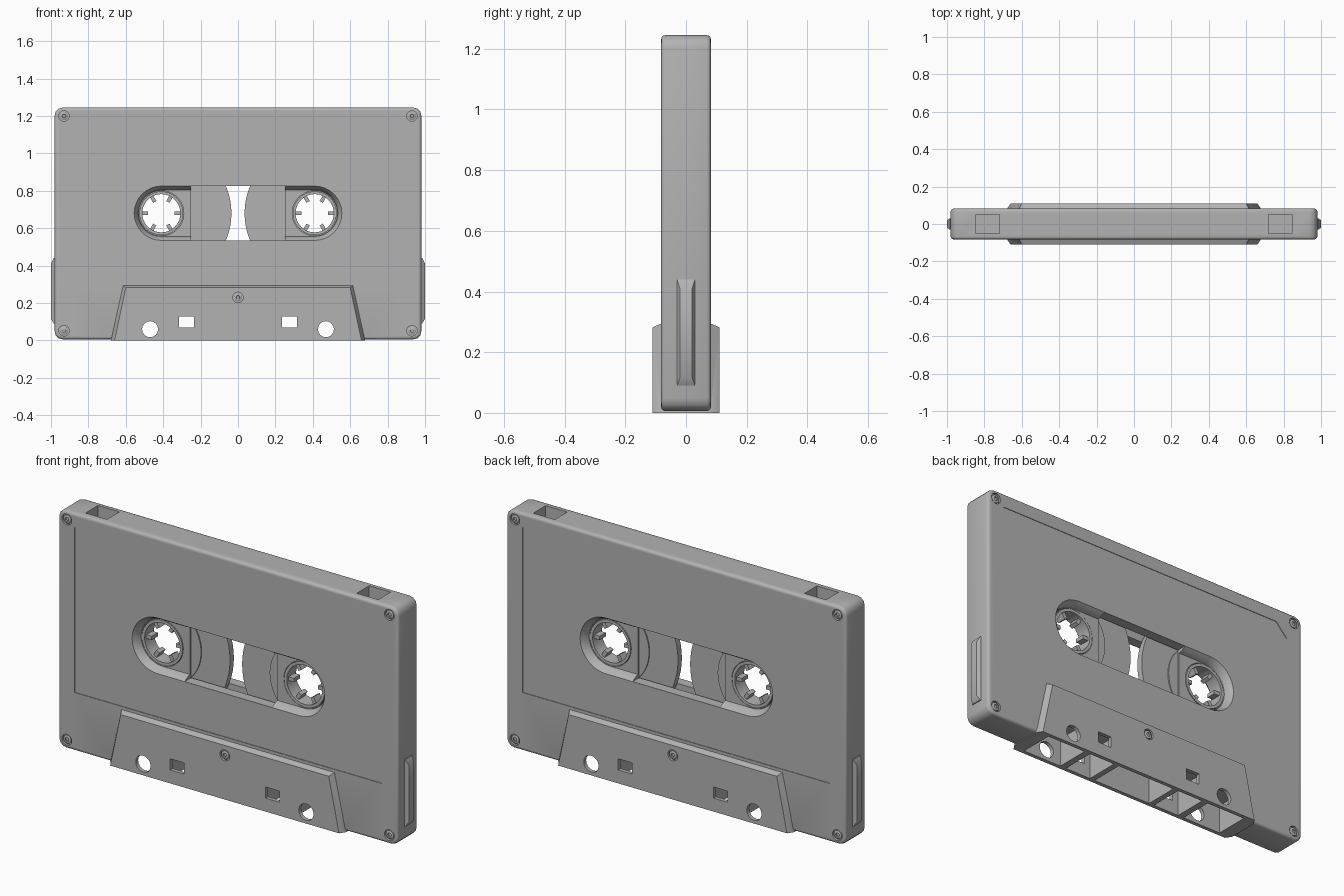
import bpy, bmesh, math
from math import cos, sin, pi

if "Cube" in bpy.data.objects:
    bpy.data.objects.remove(bpy.data.objects["Cube"])

GREY = (0.45, 0.45, 0.45, 1)
mat = bpy.data.materials.new("grey plastic")
mat.use_nodes = True
mat.diffuse_color = GREY
mat.node_tree.nodes["Principled BSDF"].inputs["Base Color"].default_value = GREY

HUB_X, HUB_Z = 0.41, 0.68


def loft(name, rings, closed=False):
    """Skin a list of equal point rings; cap the ends, or join them."""
    bm = bmesh.new()
    vs = [[bm.verts.new(p) for p in r] for r in rings]
    n = len(vs[0])
    pairs = list(zip(vs, vs[1:])) + ([(vs[-1], vs[0])] if closed else [])
    for a, b in pairs:
        for i in range(n):
            j = (i + 1) % n
            bm.faces.new((a[i], a[j], b[j], b[i]))
    if not closed:
        bm.faces.new(vs[0])
        bm.faces.new(vs[-1])
    bmesh.ops.recalc_face_normals(bm, faces=bm.faces)
    me = bpy.data.meshes.new(name)
    bm.to_mesh(me)
    bm.free()
    ob = bpy.data.objects.new(name, me)
    bpy.context.collection.objects.link(ob)
    me.materials.append(mat)
    return ob


def at_y(outline, y, f=1):
    """Put an (x, z) outline at depth y; f=-1 turns it to the back."""
    return [(f * x, f * y, z) for x, z in outline]


def rect(x0, x1, z0, z1):
    return [(x0, z0), (x1, z0), (x1, z1), (x0, z1)]


def box(name, x0, x1, y0, y1, z0, z1):
    o = rect(x0, x1, z0, z1)
    return loft(name, [at_y(o, y0), at_y(o, y1)])


def disc(cx, cz, r, n=32, start=0.0, sweep=2 * pi):
    full = abs(sweep - 2 * pi) < 1e-6
    return [(cx + r * cos(start + sweep * i / (n if full else n - 1)),
             cz + r * sin(start + sweep * i / (n if full else n - 1))) for i in range(n)]


def rounded(hw, z0, z1, r, n=4):
    pts = []
    for k, (cx, cz) in enumerate([(hw - r, z1 - r), (r - hw, z1 - r), (r - hw, z0 + r), (hw - r, z0 + r)]):
        pts += disc(cx, cz, r, n, k * pi / 2, pi / 2)
    return pts


def stadium(r):
    return (disc(HUB_X, HUB_Z, r, 17, -pi / 2, pi)
            + disc(-HUB_X, HUB_Z, r, 17, pi / 2, pi))


def tube(name, cx, cz, r0, r1, y, n=48):
    """Hollow cylinder along y."""
    return loft(name, [at_y(disc(cx, cz, r, n), d)
                       for r, d in ((r0, -y), (r1, -y), (r1, y), (r0, y))], closed=True)


def boolean(target, tool, op="DIFFERENCE"):
    m = target.modifiers.new("bool", "BOOLEAN")
    m.object, m.operation, m.solver = tool, op, "EXACT"
    bpy.context.view_layer.objects.active = target
    bpy.ops.object.modifier_apply(modifier=m.name)
    bpy.data.objects.remove(tool)


# Shell with softly rounded rim
B = 0.014
arc = [pi / 2 * k / 3 for k in range(4)]
prof = [(-0.082 + B * (1 - sin(a)), B * (1 - cos(a))) for a in reversed(arc)]
prof = [(-0.082 + B - B * cos(a), B - B * sin(a)) for a in arc]
prof += [(-y, i) for y, i in reversed(prof)]
shell = loft("cassette_shell", [at_y(rounded(0.98 - i, 0.006 + i, 1.245 - i, 0.042 - i), y)
                                for y, i in prof])

# Thick tapered section along the lower edge
outer = [(-0.68, 0), (0.68, 0), (0.615, 0.295), (-0.615, 0.295)]
inner = [(-0.66, 0), (0.66, 0), (0.6, 0.282), (-0.6, 0.282)]
boolean(shell, loft("head_block", [at_y(inner, -0.11), at_y(outer, -0.08),
                                   at_y(outer, 0.08), at_y(inner, 0.11)]), "UNION")

# Inner cavity for the reels
boolean(shell, box("cavity", -0.9, 0.9, -0.026, 0.026, 0.29, 1.12))

# Label panels and hub recesses on both faces
label = [(-0.885, 0.31), (0.885, 0.31), (0.885, 1.1), (0.82, 1.17), (-0.885, 1.17)]
for f in (1, -1):
    boolean(shell, loft("label_cut", [at_y(label, -0.079, f), at_y(label, -0.1, f)]))
    boolean(shell, loft("recess_cut", [at_y(stadium(r), y, f) for r, y in
                                       ((0.124, -0.036), (0.128, -0.05), (0.136, -0.066),
                                        (0.146, -0.08), (0.146, -0.1))]))

# Window and hub openings
boolean(shell, box("window_cut", -0.252, 0.252, -0.2, 0.2, 0.535, 0.825))
for s in (-1, 1):
    o = disc(s * HUB_X, HUB_Z, 0.12, 40)
    boolean(shell, loft("hub_cut", [at_y(o, -0.2), at_y(o, 0.2)]))

# Openings in the bottom edge
boolean(shell, box("head_pocket", -0.17, 0.17, -0.09, 0.09, -0.1, 0.17))
for s in (-1, 1):
    for a, b in ((0.2, 0.35), (0.385, 0.61)):
        x0, x1 = sorted((s * a, s * b))
        boolean(shell, box("pocket", x0, x1, -0.09, 0.09, -0.1, 0.15))
    # Guide holes through the faces
    o = disc(s * 0.47, 0.06, 0.043, 16)
    boolean(shell, loft("round_hole", [at_y(o, -0.2), at_y(o, 0.2)]))
    boolean(shell, box("square_hole", s * 0.275 - 0.04, s * 0.275 + 0.04, -0.2, 0.2, 0.07, 0.128))
    # Record tab notches on top
    boolean(shell, box("notch", s * 0.782 - 0.062, s * 0.782 + 0.062, -0.05, 0.052, 1.175, 1.4))

# Screw sockets
screws = [(sx * 0.93, z, 0.082) for sx in (-1, 1) for z in (0.052, 1.2)] + [(0, 0.23, 0.11)]
parts = [shell]
for x, z, d in screws:
    for f in (1, -1):
        boolean(shell, loft("socket", [at_y(disc(x, z, 0.028, 20), y, f) for y in (0.012 - d, -0.2)]))
        parts.append(loft("screw", [at_y(disc(x, z, r, 20), y, f) for r, y in
                                    ((0.022, 0.016 - d), (0.022, 0.004 - d), (0.017, 0.001 - d),
                                     (0.010, 0.001 - d), (0.009, 0.007 - d))]))

# Reels: tape pack, hub flange, drive collar and teeth
for s in (-1, 1):
    cx = s * HUB_X
    parts.append(tube("tape_pack", cx, HUB_Z, 0.2, 0.375, 0.016, 64))
    parts.append(tube("hub_flange", cx, HUB_Z, 0.11, 0.212, 0.022))
    parts.append(tube("drive_collar", cx, HUB_Z, 0.102, 0.117, 0.038))
    for k in range(6):
        a = k * pi / 3
        tooth = [(cx + r * cos(a) - w * sin(a), HUB_Z + r * sin(a) + w * cos(a))
                 for r, w in ((0.07, -0.01), (0.105, -0.01), (0.105, 0.01), (0.07, 0.01))]
        parts.append(loft("drive_tooth", [at_y(tooth, -0.025), at_y(tooth, 0.025)]))

    # Side ribs
    side = [(0.97, 0.03, 0.09, 0.44), (0.985, 0.03, 0.09, 0.44), (1.0, 0.02, 0.115, 0.41)]
    parts.append(loft("side_rib", [[(s * x, -w, a), (s * x, w, a), (s * x, w, b), (s * x, -w, b)]
                                   for x, w, a, b in side]))

# Smooth rounded surfaces, keep hard edges crisp
for ob in bpy.context.selected_objects:
    ob.select_set(False)
for ob in parts:
    ob.select_set(True)
bpy.context.view_layer.objects.active = shell
bpy.ops.object.shade_smooth_by_angle(angle=math.radians(32))
